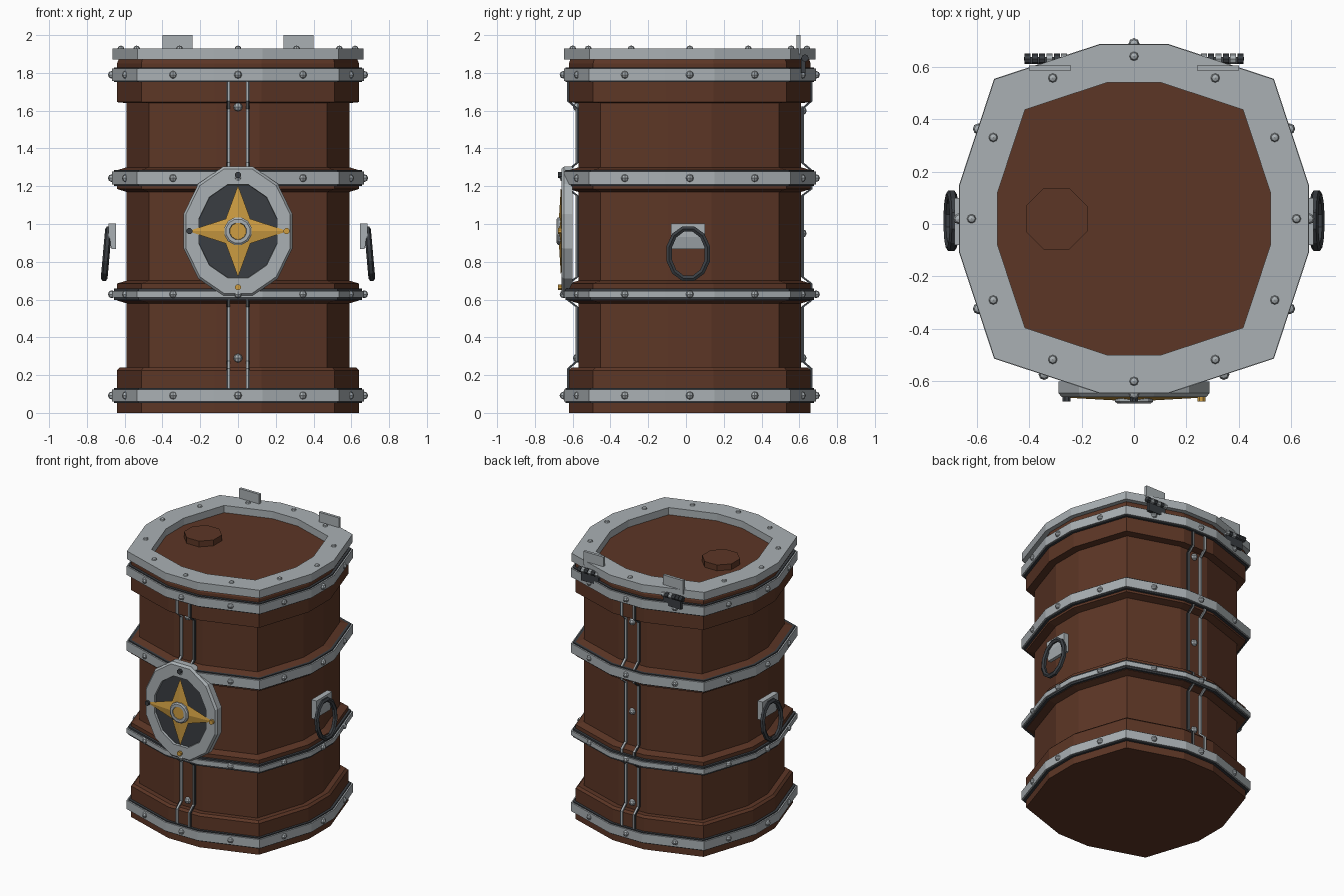
import bpy, bmesh, math
from mathutils import Vector

if "Cube" in bpy.data.objects:
    bpy.data.objects.remove(bpy.data.objects["Cube"])

CY = 0.02      # barrel axis offset in y


def material(name, col):
    m = bpy.data.materials.new(name)
    m.diffuse_color = (*col, 1)
    m.use_nodes = True
    m.node_tree.nodes["Principled BSDF"].inputs["Base Color"].default_value = m.diffuse_color
    return m


WOOD = material("brown_wood", (0.108, 0.037, 0.019))
STEEL = material("light_steel", (0.40, 0.435, 0.455))
DARK = material("dark_iron", (0.042, 0.048, 0.055))
GOLD = material("gold", (0.62, 0.34, 0.055))


def finish(bm, name, mat):
    bmesh.ops.recalc_face_normals(bm, faces=bm.faces)
    me = bpy.data.meshes.new(name)
    bm.to_mesh(me)
    bm.free()
    ob = bpy.data.objects.new(name, me)
    me.materials.append(mat)
    bpy.context.collection.objects.link(ob)
    return ob


def loft(name, loops, mat, closed=False):
    """Skin a list of point loops; cap the ends unless the loops close up."""
    bm = bmesh.new()
    rows = [[bm.verts.new(p) for p in loop] for loop in loops]
    pairs = list(zip(rows, rows[1:]))
    if closed:
        pairs.append((rows[-1], rows[0]))
    else:
        bm.faces.new(rows[0])
        bm.faces.new(rows[-1])
    n = len(rows[0])
    for a, b in pairs:
        for i in range(n):
            j = (i + 1) % n
            bm.faces.new((a[i], a[j], b[j], b[i]))
    return finish(bm, name, mat)


def section(h, z):
    """Squarish twelve-sided cross-section with half width h."""
    pts = []
    for k in range(4):
        c, s = round(math.cos(k * math.pi / 2)), round(math.sin(k * math.pi / 2))
        for x, y in ((1, -0.195), (1, 0.195), (0.8, 0.8)):
            x, y = x * h, y * h
            pts.append((x * c - y * s, x * s + y * c + CY, z))
    return pts


def barrel(name, profile, mat, closed=False):
    return loft(name, [section(h, z) for h, z in profile], mat, closed)


def hoop(name, inner, outer, z0, z1, mat):
    barrel(name, [(inner, z0), (outer, z0), (outer, z1), (inner, z1)], mat, True)


def oval(rx, rz, y, z, n=12, x=0):
    return [(x + rx * math.cos((i + .5) * math.tau / n), y,
             z + rz * math.sin((i + .5) * math.tau / n)) for i in range(n)]


def box(name, x0, x1, y0, y1, z0, z1, mat):
    return loft(name, [[(x0, y0, z), (x1, y0, z), (x1, y1, z), (x0, y1, z)]
                       for z in (z0, z1)], mat)


def studs(name, centres, r, mat):
    bm = bmesh.new()
    for c in centres:
        new = bmesh.ops.create_uvsphere(bm, u_segments=8, v_segments=4, radius=r)
        bmesh.ops.translate(bm, verts=new["verts"], vec=Vector(c))
    return finish(bm, name, mat)


# Wooden body with stepped rims and two raised belts
barrel("barrel_body", [
    (0.64, 0), (0.64, 0.225), (0.625, 0.24), (0.59, 0.24), (0.59, 0.58),
    (0.64, 0.595), (0.64, 0.685), (0.59, 0.70), (0.59, 1.17), (0.64, 1.185),
    (0.64, 1.285), (0.59, 1.30), (0.59, 1.64), (0.64, 1.645), (0.64, 1.85),
    (0.63, 1.878)], WOOD)

# Hoops: dark backing, steel face, rivets
rivet_dirs = []
for k in range(12):
    a = k * math.pi / 6
    r = 0.668 if k % 3 == 0 else 0.686
    rivet_dirs.append((r * math.cos(a), r * math.sin(a) + CY))
for tag, z, half, back in (("bottom", 0.092, 0.032, 0.039),
                           ("lower", 0.628, 0.017, 0.030),
                           ("upper", 1.243, 0.034, 0.042),
                           ("top", 1.79, 0.032, 0.039)):
    hoop(tag + "_hoop_backing", 0.63, 0.657, z - back, z + back, DARK)
    hoop(tag + "_hoop", 0.63, 0.667, z - half, z + half, STEEL)
    studs(tag + "_hoop_rivets", [(x, y, z) for x, y in rivet_dirs], 0.021, STEEL)

# Lid rim, its rivets and the bung
hoop("lid_rim", 0.52, 0.665, 1.872, 1.93, STEEL)
studs("lid_rivets", [(0.62 * math.cos(k * math.pi / 6),
                      0.62 * math.sin(k * math.pi / 6) + CY, 1.926)
                     for k in range(12)], 0.019, STEEL)
loft("bung", [[(-0.295 + 0.127 * math.cos((i + .5) * math.pi / 4),
                CY + 0.127 * math.sin((i + .5) * math.pi / 4), z)
               for i in range(8)] for z in (1.87, 1.92)], WOOD)

# Vertical rails on the front and back, following the body steps
path = [(0.65, 0.10), (0.65, 0.235), (0.604, 0.275), (0.604, 0.56),
        (0.65, 0.595), (0.65, 0.685), (0.604, 0.72), (0.604, 1.15),
        (0.65, 1.185), (0.65, 1.285), (0.604, 1.325), (0.604, 1.61),
        (0.65, 1.65), (0.65, 1.785)]
for side, s in (("front", -1), ("back", 1)):
    for hand, m in (("left", -1), ("right", 1)):
        for kind, x0, x1, lift, mat in (("rail", 0.042, 0.054, 0.0, STEEL),
                                        ("rail_edge", 0.054, 0.061, -0.003, DARK)):
            loft(f"{side}_{hand}_{kind}",
                 [[(m * x0, s * (h - 0.016) + CY, z), (m * x1, s * (h - 0.016) + CY, z),
                   (m * x1, s * (h + lift) + CY, z), (m * x0, s * (h + lift) + CY, z)]
                  for h, z in path], mat)
    heights = [(0.64, 1.62 + .04), (0.595, 0.29)] if s < 0 else \
              [(0.595, 1.60), (0.595, 0.95), (0.595, 0.29)]
    if s < 0:
        heights[0] = (0.595, 1.62)
    studs(side + "_strip_rivets", [(0, s * h + CY, z) for h, z in heights],
          0.024, STEEL)

# Front emblem: steel ring, dark field, star, hub and studs
EZ = 0.962
RX, RZ = 0.298, 0.355
loft("emblem_ring", [oval(RX * f, RZ * f, y, EZ) for f, y in
                     ((1, -0.60), (1, -0.645), (0.96, -0.66),
                      (0.72, -0.66), (0.70, -0.60))], STEEL, True)
loft("emblem_field", [oval(RX * 0.72, RZ * 0.72, y, EZ) for y in (-0.60, -0.643)], DARK)

bm = bmesh.new()
tip = bm.verts.new((0, -0.677, EZ))
low = bm.verts.new((0, -0.645, EZ))
rim = []
for k in range(8):
    a = k * math.pi / 4
    rx, rz = (0.092, 0.092) if k % 2 else (0.265, 0.242)
    rim.append(bm.verts.new((rx * math.cos(a), -0.662, EZ + rz * math.sin(a))))
for k in range(8):
    bm.faces.new((tip, rim[k], rim[(k + 1) % 8]))
    bm.faces.new((low, rim[(k + 1) % 8], rim[k]))
finish(bm, "emblem_star", GOLD)

loft("emblem_hub_ring", [oval(r, r, y, EZ) for r, y in
                         ((0.075, -0.655), (0.075, -0.678), (0.065, -0.685),
                          (0.046, -0.685), (0.042, -0.655))], STEEL, True)
loft("emblem_hub", [oval(0.044, 0.044, y, EZ) for y in (-0.655, -0.681)], GOLD)
for tag, mat, spots in (("gold", GOLD, ((0.257, 0), (0, -0.297))),
                        ("dark", DARK, ((-0.257, 0), (0, 0.297)))):
    for i, (x, z) in enumerate(spots):
        loft(f"emblem_{tag}_stud_{i}", [oval(0.017, 0.017, y, EZ + z, 8, x)
                                        for y in (-0.655, -0.678)], mat)

# Side handles: plate and hanging oval ring
for hand, m in (("left", -1), ("right", 1)):
    loft(hand + "_handle_plate",
         [[(m * x, CY - 0.01 + y, z) for x, z in
           ((0.645, 0.868), (0.67, 0.868), (0.685, 0.93), (0.685, 1.003), (0.645, 1.003))]
          for y in (-0.09, 0.09)], STEEL)
    loops = []
    for i in range(12):
        a = (i + .5) * math.tau / 12
        loops.append([(m * (0.697 - 0.012 * math.sin(a) + 0.018 * math.cos(b)),
                       0.012 + (0.105 + 0.017 * math.sin(b)) * math.cos(a),
                       0.843 + (0.135 + 0.017 * math.sin(b)) * math.sin(a))
                      for b in [j * math.tau / 6 for j in range(6)]])
    loft(hand + "_handle_ring", loops, DARK, True)

# Lid hinges at the back: upright leaf, lower leaf and knuckles
for hand, m in (("left", -1), ("right", 1)):
    box(hand + "_hinge_leaf", m * 0.24, m * 0.40, 0.585, 0.605, 1.90, 2.0, STEEL)
    box(hand + "_hinge_lower_leaf", m * 0.26, m * 0.40, 0.61, 0.632, 1.80, 1.88, DARK)
    for i in range(6):
        x0 = 0.255 + i * 0.028
        loft(f"{hand}_hinge_knuckle_{i}",
             [[(m * x, 0.63 + 0.02 * math.cos(j * math.pi / 4),
                1.878 + 0.02 * math.sin(j * math.pi / 4)) for j in range(8)]
              for x in (x0, x0 + 0.023)], DARK if (i % 2 or m < 0 and i > 2) else STEEL)
    box(hand + "_hinge_pin", m * 0.255, m * 0.42, 0.623, 0.637, 1.871, 1.885, DARK)
